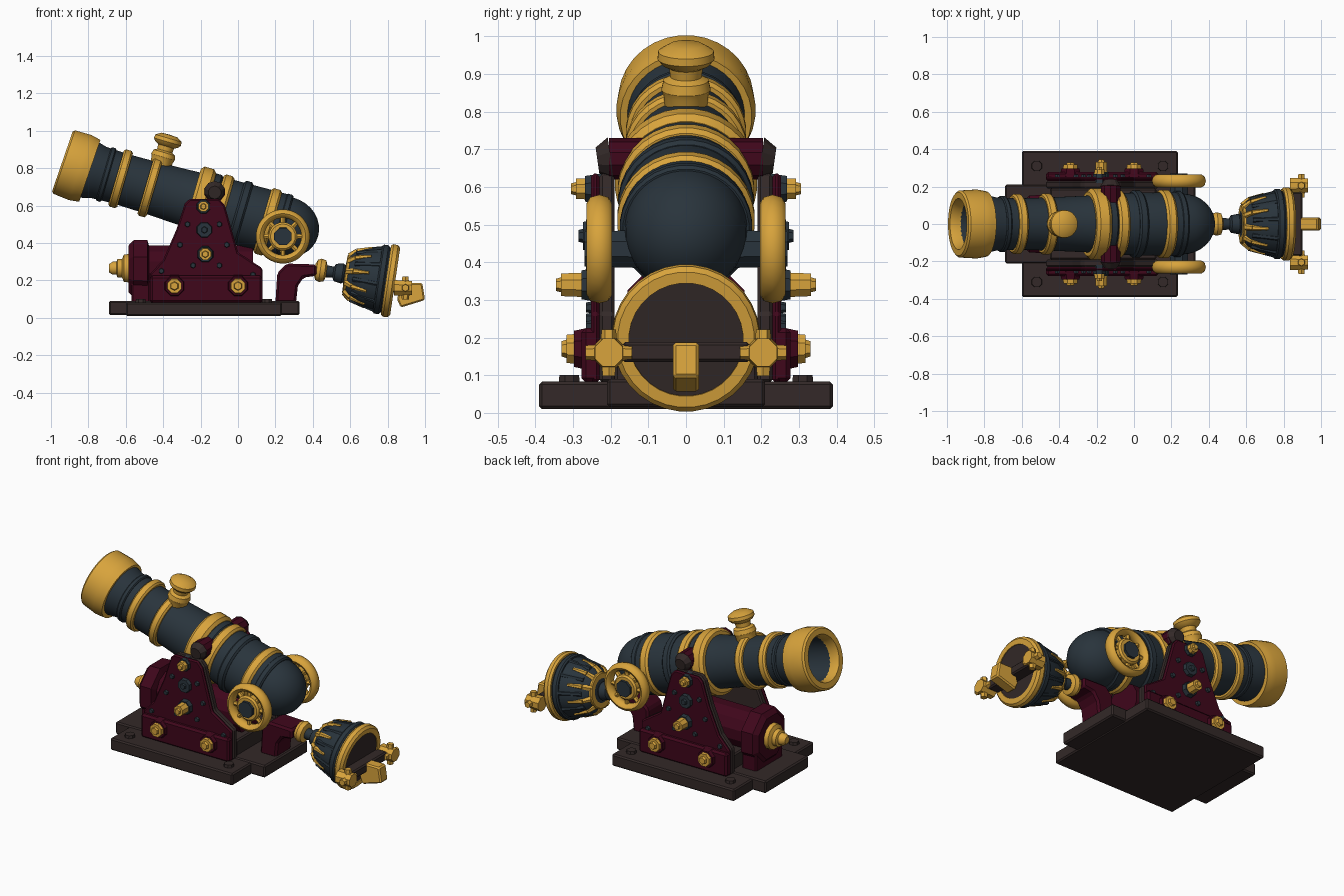
import bpy, bmesh, math
from mathutils import Vector, Matrix

if "Cube" in bpy.data.objects:
    bpy.data.objects.remove(bpy.data.objects["Cube"])


def material(name, rgb):
    m = bpy.data.materials.new(name)
    m.use_nodes = True
    m.diffuse_color = (*rgb, 1)
    m.node_tree.nodes["Principled BSDF"].inputs["Base Color"].default_value = (*rgb, 1)
    return m


GOLD = material("gold", (0.69, 0.37, 0.045))
SLATE = material("slate", (0.022, 0.034, 0.045))
MAROON = material("maroon", (0.05, 0.002, 0.011))
BROWN = material("dark_brown", (0.033, 0.022, 0.021))


def finish(name, bm, mat, smooth=0, bevel=0):
    bmesh.ops.remove_doubles(bm, verts=bm.verts, dist=1e-5)
    bmesh.ops.recalc_face_normals(bm, faces=bm.faces)
    mesh = bpy.data.meshes.new(name)
    bm.to_mesh(mesh)
    bm.free()
    mesh.materials.append(mat)
    ob = bpy.data.objects.new(name, mesh)
    bpy.context.collection.objects.link(ob)
    if bevel:
        mod = ob.modifiers.new("bevel", "BEVEL")
        mod.width = bevel
        mod.segments = 1
    if smooth:
        bpy.ops.object.select_all(action="DESELECT")
        ob.select_set(True)
        bpy.context.view_layer.objects.active = ob
        bpy.ops.object.shade_smooth_by_angle(angle=math.radians(smooth))
    return ob


def frame(origin, axis):
    turn = Vector((0, 0, 1)).rotation_difference(Vector(axis).normalized())
    return Matrix.Translation(origin) @ turn.to_matrix().to_4x4()


def lathe(name, profile, origin, axis, mat, sides=32, smooth=35, closed=False):
    """Turn (distance along axis, radius) points around the axis."""
    bm = bmesh.new()
    place = frame(origin, axis)
    rings = []
    for t, r in profile:
        rings.append([bm.verts.new(place @ Vector((
            r * math.cos(math.tau * (i + 0.5) / sides),
            r * math.sin(math.tau * (i + 0.5) / sides), t))) for i in range(sides)])
    pairs = list(zip(rings, rings[1:]))
    if closed:
        pairs.append((rings[-1], rings[0]))
    for a, b in pairs:
        for i in range(sides):
            j = (i + 1) % sides
            bm.faces.new((a[i], a[j], b[j], b[i]))
    if not closed:
        bm.faces.new(rings[0])
        bm.faces.new(rings[-1])
    bmesh.ops.dissolve_degenerate(bm, dist=1e-5, edges=bm.edges)
    return finish(name, bm, mat, smooth)


def rod(name, a, b, r0, r1, mat, sides=8, smooth=0):
    a, b = Vector(a), Vector(b)
    return lathe(name, [(0, r0), ((b - a).length, r1)], a, b - a, mat, sides, smooth)


def band(name, t, width, r, origin, axis, mat, depth=0.04):
    h, c = width / 2, width / 5
    return lathe(name, [(t - h, r - depth), (t - h, r - c), (t - h + c, r), (t + h - c, r),
                        (t + h, r - c), (t + h, r - depth)], origin, axis, mat, closed=True)


def prism(name, outline, y0, y1, mat, bevel=0.008):
    bm = bmesh.new()
    face = bm.faces.new([bm.verts.new((x, y0, z)) for x, z in outline])
    out = bmesh.ops.extrude_face_region(bm, geom=[face])
    bmesh.ops.translate(bm, vec=(0, y1 - y0, 0),
                        verts=[v for v in out["geom"] if isinstance(v, bmesh.types.BMVert)])
    return finish(name, bm, mat, bevel=bevel)


def box(name, x0, x1, y0, y1, z0, z1, mat, bevel=0.008):
    return prism(name, [(x0, z0), (x1, z0), (x1, z1), (x0, z1)], y0, y1, mat, bevel)


# Base plate: a broad slab crossed by a narrower, longer one
box("base_slab", -0.6, 0.235, -0.39, 0.39, 0.01, 0.083, BROWN, 0.008)
box("base_tongue", -0.69, 0.33, -0.21, 0.21, 0.015, 0.09, BROWN, 0.008)
for x in (-0.52, 0.155):
    for y in (-0.31, 0.31):
        rod("base_nut", (x, y, 0.07), (x, y, 0.1), 0.032, 0.028, BROWN)

# Barrel
TILT = math.radians(16.3)
MUZZLE = Vector((-0.935, 0, 0.833))
AIM = Vector((math.cos(TILT), 0, -math.sin(TILT)))
UP = Vector((math.sin(TILT), 0, math.cos(TILT)))
dome = [(1.24 + 0.18 * math.sin(a), 0.163 * math.cos(a))
        for a in (math.pi / 2 * i / 8 for i in range(9))]
lathe("barrel", [(0.3, 0), (0.3, 0.125), (0.03, 0.13), (0.03, 0.15), (0.15, 0.156), (0.2, 0.143),
                 (0.32, 0.138), (0.5, 0.142), (0.72, 0.152), (0.74, 0.16), (1.1, 0.17),
                 (1.2, 0.172), (1.205, 0.163)] + dome, MUZZLE, AIM, SLATE, 40)
# The flared muzzle leans back a little more than the barrel
LEAN = math.radians(19)
lathe("muzzle_ring", [(0.04, 0.127), (0, 0.137), (0, 0.17), (0.01, 0.18), (0.1, 0.185),
                      (0.13, 0.18), (0.155, 0.175), (0.155, 0.14)],
      MUZZLE + Vector((-0.004, 0, 0.003)), (math.cos(LEAN), 0, -math.sin(LEAN)), GOLD, closed=True)
for t, w, r in ((0.32, 0.05, 0.16), (0.484, 0.05, 0.163), (0.76, 0.085, 0.19),
                (0.875, 0.06, 0.182), (1.14, 0.06, 0.183)):
    band("barrel_ring", t, w, r, MUZZLE, AIM, GOLD)
for t, w, r in ((0.24, 0.03, 0.15), (0.82, 0.05, 0.172), (0.985, 0.05, 0.18), (1.215, 0.04, 0.176)):
    band("barrel_step", t, w, r, MUZZLE, AIM, SLATE)

# Knob on top of the barrel
lathe("top_knob", [(0.12, 0.055), (0.16, 0.06), (0.175, 0.066), (0.2, 0.06), (0.21, 0.042),
                   (0.235, 0.045), (0.245, 0.064), (0.26, 0.076), (0.28, 0.074), (0.298, 0.045),
                   (0.3, 0)], MUZZLE + AIM * 0.505, UP, GOLD, 24)

# Carriage cheeks, trunnion, bolts and hand wheels on both sides
cheek = [(-0.47, 0.08), (-0.47, 0.235), (-0.4, 0.31), (-0.33, 0.47), (-0.285, 0.61), (-0.26, 0.635),
         (-0.1, 0.635), (-0.07, 0.6), (0.0, 0.35), (0.13, 0.265), (0.13, 0.08)]
rivets = ((-0.31, 0.39), (-0.27, 0.5), (-0.06, 0.39), (-0.1, 0.5), (-0.41, 0.25), (0.08, 0.23),
          (-0.24, 0.28), (-0.1, 0.28))
HUB = Vector((0.24, 0, 0.435))
for s in (-1, 1):
    side = Vector((0, s, 0))

    def at(x, y, z):
        return Vector((x, s * y, z))

    prism("cheek_inner", cheek, s * 0.19, s * 0.23, BROWN)
    prism("cheek_outer", cheek, s * 0.23, s * 0.252, MAROON)
    box("cheek_rail", -0.47, 0.13, s * 0.23, s * 0.278, 0.08, 0.225, MAROON, 0.012)
    rod("trunnion", at(-0.125, 0.1, 0.675), at(-0.125, 0.205, 0.675), 0.055, 0.055, MAROON, 10)
    rod("trunnion_cap", at(-0.125, 0.2, 0.675), at(-0.125, 0.235, 0.67), 0.057, 0.035, BROWN, 10)
    for x, z in rivets:
        rod("rivet", at(x, 0.24, z), at(x, 0.265, z), 0.018, 0.013, SLATE, 6)
    # Each bolt: position, start depth, total reach, radius, tip colour
    for x, z, y, reach, r, mat in ((-0.34, 0.17, 0.27, 0.33, 0.045, GOLD),
                                   (0, 0.17, 0.27, 0.33, 0.045, GOLD),
                                   (-0.175, 0.34, 0.25, 0.345, 0.036, GOLD),
                                   (-0.18, 0.47, 0.245, 0.285, 0.035, SLATE),
                                   (-0.185, 0.595, 0.24, 0.305, 0.032, GOLD)):
        rod("bolt_washer", at(x, y - 0.02, z), at(x, y + 0.028, z), r * 1.4, r * 1.15,
            MAROON if z < 0.2 else SLATE)
        rod("bolt_head", at(x, y, z), at(x, reach - 0.013, z), r, r * 0.9, mat, 8)
        rod("bolt_tip", at(x, reach - 0.02, z), at(x, reach, z), r * 0.6, r * 0.45, mat, 6)
    centre = HUB + side * 0.23
    lathe("wheel_rim", [(0.034 * math.sin(a), 0.122 + 0.023 * math.cos(a))
                        for a in (math.tau * i / 8 for i in range(8))],
          centre, side, GOLD, 32, 50, True)
    band("wheel_hub", 0, 0.05, 0.076, centre, side, GOLD, 0.03)
    for i in range(8):
        d = Vector((math.cos(math.tau * i / 8), 0, math.sin(math.tau * i / 8)))
        rod("wheel_spoke", centre + d * 0.05, centre + d * 0.12, 0.016, 0.012, GOLD, 6)
    rod("wheel_axle", HUB + side * 0.1, HUB + side * 0.27, 0.055, 0.05, SLATE)

# Body between the cheeks, with an eight-sided end and gold boss
box("carriage_floor", -0.45, 0.12, -0.19, 0.19, 0.08, 0.18, BROWN)
rod("carriage_roller", (-0.5, 0, 0.27), (0.08, 0, 0.27), 0.12, 0.12, MAROON, 12)
lathe("end_block", [(0, 0.135), (0.025, 0.165), (0.1, 0.168), (0.11, 0.13)],
      (-0.585, 0, 0.262), (1, 0, 0), MAROON, 8, 0)
box("end_block_foot", -0.57, -0.47, -0.13, 0.13, 0.08, 0.2, MAROON)
lathe("end_boss", [(0, 0.022), (0.02, 0.036), (0.04, 0.036), (0.045, 0.05), (0.07, 0.052),
                   (0.08, 0.075), (0.115, 0.08)], (-0.69, 0, 0.265), (1, 0, 0), GOLD, 12)

# Bracket carrying the rear bowl
prism("rear_bracket", [(0.2, 0.08), (0.21, 0.24), (0.26, 0.29), (0.42, 0.285), (0.42, 0.225),
                       (0.35, 0.215), (0.32, 0.17), (0.31, 0.08)], -0.075, 0.075, MAROON, 0.012)

# Rear bowl with neck, rim and raised gold fingers
NECK = Vector((0.42, 0, 0.257))
TAIL = Vector((math.cos(math.radians(8.5)), 0, -math.sin(math.radians(8.5))))
lathe("neck_collar", [(-0.01, 0.03), (0, 0.055), (0.02, 0.064), (0.045, 0.058), (0.055, 0.03)],
      NECK, TAIL, GOLD, 16)
lathe("neck", [(0.03, 0.035), (0.09, 0.03), (0.1, 0.048), (0.14, 0.055), (0.16, 0.04), (0.18, 0.04)],
      NECK, TAIL, SLATE, 16)
lathe("bowl", [(0.15, 0.05), (0.155, 0.09), (0.19, 0.128), (0.25, 0.155), (0.32, 0.17),
               (0.38, 0.178), (0.41, 0.178)], NECK, TAIL, SLATE, 24)
band("bowl_collar", 0.165, 0.025, 0.105, NECK, TAIL, GOLD)
band("bowl_band", 0.35, 0.04, 0.187, NECK, TAIL, SLATE)
lathe("bowl_rim", [(0.375, 0.16), (0.375, 0.188), (0.388, 0.197), (0.412, 0.195), (0.425, 0.182),
                   (0.425, 0.152), (0.4, 0.15)], NECK, TAIL, GOLD, closed=True)
lathe("bowl_lid", [(0.39, 0.16), (0.42, 0.155)], NECK, TAIL, BROWN, 32)
bowl_frame = frame(NECK, TAIL)
for i in range(20):
    a = math.tau * (i + 0.5) / 20
    ring = [bowl_frame @ Vector((r * math.cos(a), r * math.sin(a), t))
            for t, r in ((0.165, 0.1), (0.2, 0.132), (0.28, 0.161), (0.36, 0.174))]
    if i % 2:
        rod("bowl_rib", ring[1], ring[3], 0.014, 0.014, SLATE, 6)
    else:
        rod("bowl_finger_root", ring[0], ring[1], 0.018, 0.015, GOLD, 6)
        rod("bowl_finger", ring[1], ring[2], 0.015, 0.008, GOLD, 6)

# Cross bar, side nuts and wedge on the lid
box("lid_bar", 0.82, 0.9, -0.17, 0.17, 0.135, 0.188, BROWN)
for s in (-1, 1):
    nut = Vector((0.895, s * 0.205, 0.16))
    rod("side_nut", nut - Vector((0.06, 0, 0)), nut + Vector((0.035, 0, 0)), 0.045, 0.04, GOLD)
    for dy, dz in ((1, 0), (-1, 0), (0, 1), (0, -1)):
        rod("nut_lug", nut, nut + Vector((0, dy, dz)) * 0.062, 0.024, 0.019, GOLD, 6)
prism("lid_wedge", [(0.85, 0.1), (0.875, 0.187), (0.985, 0.187), (1.0, 0.095), (0.87, 0.055)],
      -0.035, 0.035, GOLD)
